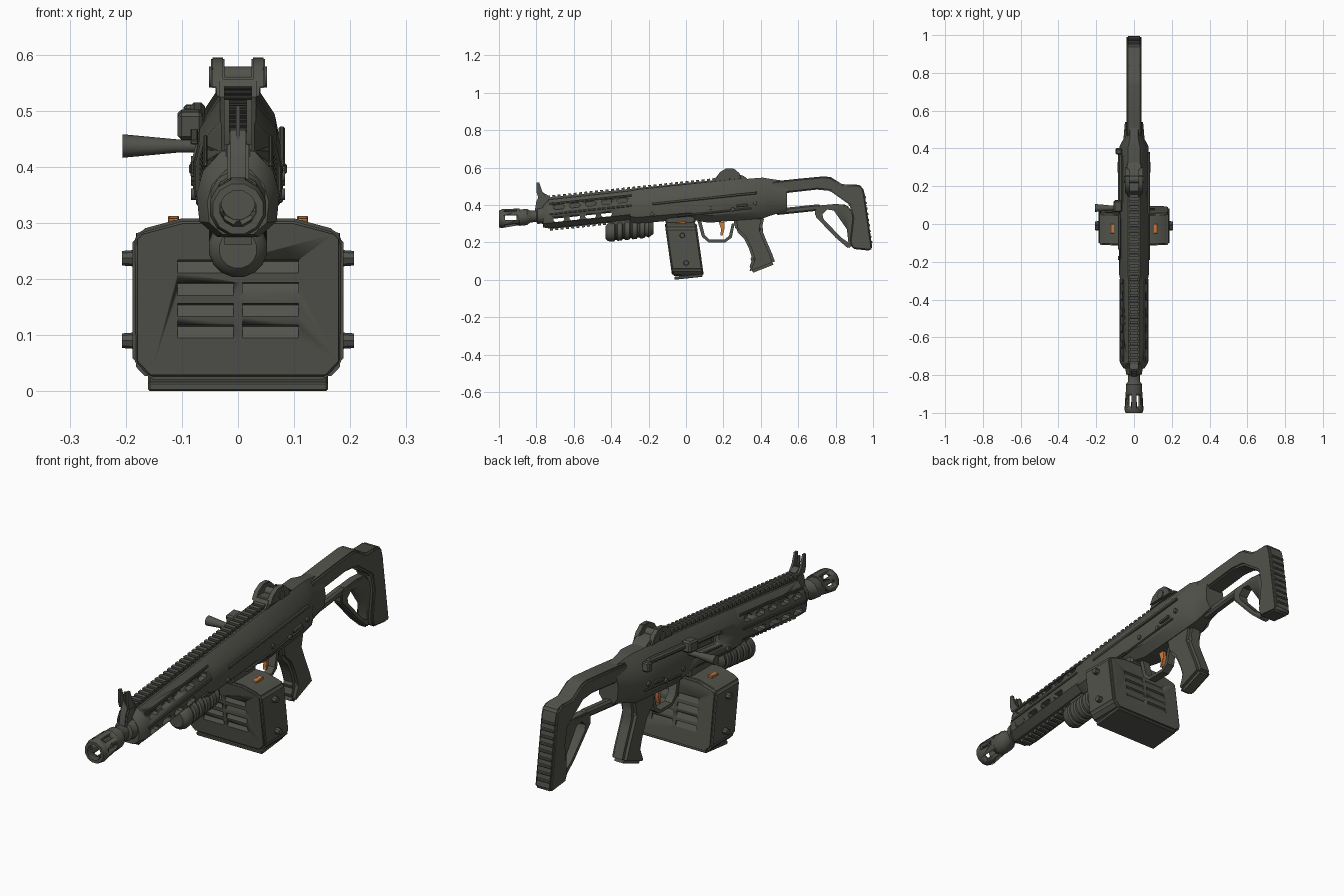
import bpy, bmesh, math
from mathutils import Matrix, Vector

if "Cube" in bpy.data.objects:
    bpy.data.objects.remove(bpy.data.objects["Cube"])

SLOPE = 0.105
TILT = math.atan(SLOPE)


def material(name, rgb):
    m = bpy.data.materials.new(name)
    m.use_nodes = True
    m.diffuse_color = (*rgb, 1)
    bsdf = m.node_tree.nodes["Principled BSDF"]
    bsdf.inputs["Base Color"].default_value = (*rgb, 1)
    bsdf.inputs["Roughness"].default_value = 0.7
    return m


DARK = material("dark olive grey", (0.085, 0.085, 0.072))
ORANGE = material("orange", (0.62, 0.2, 0.05))


def finish(name, bm, mat=DARK, bevel=0, seg=2):
    bmesh.ops.recalc_face_normals(bm, faces=bm.faces)
    if bevel:
        edges = [e for e in bm.edges if e.calc_face_angle(0) > 0.5]
        bmesh.ops.bevel(bm, geom=edges, offset=bevel, segments=seg, affect='EDGES', clamp_overlap=True)
    me = bpy.data.meshes.new(name)
    bm.to_mesh(me)
    bm.free()
    me.materials.append(mat)
    me.shade_smooth()
    me.set_sharp_from_angle(angle=math.radians(35))
    ob = bpy.data.objects.new(name, me)
    bpy.context.scene.collection.objects.link(ob)
    return ob


def boxes(name, items, mat=DARK, bevel=0, tilt=TILT):
    """One object from (centre, size) boxes, pitched with the weapon."""
    bm = bmesh.new()
    for c, s in items:
        bmesh.ops.create_cube(bm, size=1, matrix=Matrix.Translation(c) @ Matrix.Rotation(tilt, 4, 'X')
                              @ Matrix.Diagonal((*s, 1)))
    return finish(name, bm, mat, bevel, 1)


def side_profile(name, pts, half, x=0, mat=DARK, bevel=0.0, seg=2):
    """Outline in y and z, extruded across x."""
    bm = bmesh.new()
    f = bm.faces.new([bm.verts.new((x - half, y, z)) for y, z in pts])
    r = bmesh.ops.extrude_face_region(bm, geom=[f])
    bmesh.ops.translate(bm, vec=(2 * half, 0, 0), verts=[v for v in r["geom"] if isinstance(v, bmesh.types.BMVert)])
    return finish(name, bm, mat, bevel, seg)


def skin(bm, rings, closed=False):
    loops = [[bm.verts.new(p) for p in ring] for ring in rings]
    n = len(loops[0])
    pairs = list(zip(loops, loops[1:])) + ([(loops[-1], loops[0])] if closed else [])
    for a, b in pairs:
        for i in range(n):
            bm.faces.new((a[i], a[(i + 1) % n], b[(i + 1) % n], b[i]))
    if not closed:
        bm.faces.new(loops[0])
        bm.faces.new(loops[-1])


def lathe(name, pts, height, sides=16, closed=False):
    """Rings of (y, radius) around the sloping bore line."""
    bm = bmesh.new()
    ring = [2 * math.pi * (i + 0.5) / sides for i in range(sides)]
    skin(bm, [[(r * math.cos(a), y, height + SLOPE * y + r * math.sin(a)) for a in ring] for y, r in pts], closed)
    return finish(name, bm)


def body(name, stations):
    """Faceted hull through stations of (y, top, bottom, half width)."""
    half = [(0.4, 1), (0.85, 0.76), (1, 0.5), (0.93, 0.18), (0.5, 0)]
    sec = half + [(-x, z) for x, z in reversed(half)]
    bm = bmesh.new()
    skin(bm, [[(x * w, y, b + z * (t - b) + SLOPE * y) for x, z in sec] for y, t, b, w in stations])
    return finish(name, bm)


def pegs(name, items, sides=12):
    """Cylinders across x from (x0, x1, y, z, r0, r1)."""
    bm = bmesh.new()
    for x0, x1, y, z, r0, r1 in items:
        ang = [2 * math.pi * i / sides for i in range(sides)]
        skin(bm, [[(x, y + r * math.cos(a), z + r * math.sin(a)) for a in ang] for x, r in ((x0, r0), (x1, r1))])
    return finish(name, bm)


def cut(ob, cutter):
    m = ob.modifiers.new("cut", 'BOOLEAN')
    m.operation, m.solver, m.object = 'DIFFERENCE', 'EXACT', cutter
    bpy.context.view_layer.objects.active = ob
    bpy.ops.object.modifier_apply(modifier=m.name)
    bpy.data.objects.remove(cutter)


def at(y, h, x=0):
    return Vector((x, y, h + SLOPE * y))


# Barrel and slotted muzzle
lathe("barrel", [(-0.9, 0.025), (-0.2, 0.025)], 0.425)
lathe("muzzle_collar", [(-0.9, 0.036), (-0.89, 0.045), (-0.85, 0.045), (-0.835, 0.034), (-0.8, 0.032),
                        (-0.795, 0.044), (-0.77, 0.046), (-0.75, 0.06)], 0.425, 12)
brake = lathe("muzzle_brake", [(-1, 0.046), (-0.985, 0.052), (-0.89, 0.046), (-0.89, 0.03), (-1, 0.033)],
              0.43, 12, True)
slots = bmesh.new()
for i in range(3):
    bmesh.ops.create_cube(slots, size=1, matrix=Matrix.Translation(at(-0.937, 0.43))
                          @ Matrix.Rotation(math.pi * i / 3, 4, 'Y') @ Matrix.Diagonal((0.2, 0.06, 0.022, 1)))
cut(brake, finish("slot_cutter", slots))

# Handguard with two rows of vents
guard = body("handguard", [(-0.765, 0.475, 0.36, 0.055), (-0.735, 0.505, 0.352, 0.074), (-0.28, 0.506, 0.352, 0.074)])
vents = [(at(-0.68 + 0.085 * i, 0.46), (0.3, 0.056, 0.024)) for i in range(5)]
vents += [(at(-0.68 + 0.085 * i, 0.394), (0.3, 0.058, 0.024)) for i in range(4)]
cut(guard, boxes("vent_cutter", vents, bevel=0.008))
boxes("handguard_core", [(at(-0.5, 0.458), (0.085, 0.46, 0.06))])
boxes("handguard_ribs", [(at(-0.51, h, s * x), (0.008, 0.44, 0.01))
                         for s in (-1, 1) for h, x in ((0.427, 0.074), (0.482, 0.058))], bevel=0.002)

# Top and bottom rails
boxes("top_rail", [(at(-0.29, 0.507), (0.042, 0.92, 0.02))]
      + [(at(-0.735 + 0.0285 * i, 0.518), (0.05, 0.016, 0.018)) for i in range(32)])
boxes("bottom_rail", [(at(-0.52, 0.354), (0.04, 0.42, 0.014))]
      + [(at(-0.72 + 0.0285 * i, 0.345), (0.05, 0.016, 0.014)) for i in range(11)])

# Front sight
side_profile("front_sight_base", [(-0.81, 0.36), (-0.75, 0.36), (-0.735, 0.45), (-0.775, 0.47), (-0.8, 0.42)],
             0.02, bevel=0.006)
for s in (-1, 1):
    side_profile("front_sight_ear", [(-0.79, 0.44), (-0.745, 0.44), (-0.77, 0.475), (-0.785, 0.52),
                                     (-0.8, 0.52), (-0.8, 0.47)], 0.005, s * 0.02)
boxes("front_sight_post", [((0, -0.783, 0.48), (0.008, 0.01, 0.06))])

# Ribbed foregrip under the handguard
grip_pts = [(-0.43, 0.034), (-0.42, 0.046)]
for i in range(5):
    y = -0.405 + 0.04 * i
    grip_pts += [(y, 0.053), (y + 0.022, 0.053), (y + 0.027, 0.046), (y + 0.034, 0.046)]
lathe("foregrip", grip_pts + [(-0.2, 0.052), (-0.175, 0.036)], 0.298, 16)
boxes("foregrip_mount", [(at(-0.3, 0.342), (0.06, 0.2, 0.04))], bevel=0.006)

# Receiver with a window on the right side
receiver = body("receiver", [(-0.3, 0.506, 0.34, 0.072), (-0.26, 0.51, 0.328, 0.08), (0.02, 0.51, 0.322, 0.081),
                             (0.12, 0.51, 0.292, 0.08), (0.41, 0.503, 0.285, 0.077), (0.45, 0.492, 0.295, 0.056),
                             (0.54, 0.47, 0.312, 0.048)])
cut(receiver, boxes("window_cutter", [(at(-0.04, 0.43, -0.08), (0.05, 0.16, 0.045))], bevel=0.006))
boxes("window_frame", [(at(-0.04, h, -0.078), (0.014, 0.19, 0.008)) for h in (0.4, 0.458)], bevel=0.002)
boxes("bolt", [(at(-0.04, 0.43, -0.058), (0.012, 0.1, 0.026))], bevel=0.003)
boxes("receiver_side_bars", [(at(0.1, 0.425, 0.078), (0.012, 0.56, 0.014)), (at(0.15, 0.345, 0.074), (0.012, 0.4, 0.01)),
                             (at(0.27, 0.345, -0.074), (0.012, 0.26, 0.01))], bevel=0.003)
pegs("receiver_pins", [(s * 0.06, s * 0.084, y, 0.35 + SLOPE * y + dz, 0.012, 0.01)
                       for s in (-1, 1) for y, dz in ((-0.18, 0.02), (0.13, 0.02), (0.25, 0), (0.37, 0.02))])
boxes("selector_levers", [(at(0.3, 0.365, s * 0.08), (0.014, 0.06, 0.014)) for s in (-1, 1)], bevel=0.003)
boxes("rear_nub", [(at(0.385, 0.45, -0.08), (0.034, 0.03, 0.04))], bevel=0.005)

# Charging handle on the right side
pegs("charging_handle", [(-0.07, -0.12, 0.085, 0.437, 0.012, 0.012), (-0.11, -0.206, 0.085, 0.437, 0.012, 0.021)])
boxes("charging_block", [(at(0.095, 0.465, -0.085), (0.045, 0.06, 0.05)),
                         (at(0.24, 0.465, -0.072), (0.026, 0.26, 0.024))], bevel=0.007)

# Rear sight
side_profile("rear_sight_base", [(0.14, 0.52), (0.33, 0.54), (0.3, 0.56), (0.17, 0.56)], 0.038, bevel=0.005)
for s in (-1, 1):
    side_profile("rear_sight_ear", [(0.16, 0.54), (0.18, 0.575), (0.215, 0.595), (0.255, 0.595), (0.285, 0.57),
                                    (0.3, 0.54)], 0.012, s * 0.036, bevel=0.003)
pegs("rear_sight_drum", [(-0.052, 0.052, 0.235, 0.56, 0.019, 0.019)])

# Box magazine with louvres front and back
mag = bmesh.new()
outline = [(0.16, 0.02), (0.188, 0.05), (0.188, 0.275), (0.175, 0.288), (0.1, 0.308)]
outline += [(-x, z) for x, z in reversed(outline)]


def shear(z):
    return 0.14 * (0.31 - z)


skin(mag, [[(x, y + shear(z), z) for x, z in outline] for y in (-0.115, 0.055)])
mag = finish("magazine", mag, bevel=0.018, seg=3)
louvres = bmesh.new()
for side in (-1, 1):
    for z in (0.21, 0.17, 0.132, 0.094):
        for x in (-0.058, 0.058):
            y = -0.03 + side * 0.088 + shear(z)
            bmesh.ops.create_cube(louvres, size=1, matrix=Matrix.Translation((x, y, z + 0.01))
                                  @ Matrix.Rotation(side * 0.5, 4, 'X') @ Matrix.Diagonal((0.1, 0.014, 0.034, 1)))
cut(mag, finish("louvre_cutter", louvres))
boxes("magazine_base", [((0, 0.013, 0.016), (0.32, 0.15, 0.016))], bevel=0.003)
pegs("magazine_studs", [(s * 0.18, s * 0.207, -0.03 + shear(z), z, 0.015, 0.013) for s in (-1, 1)
                        for z in (0.237, 0.09)], 8)
boxes("magazine_clips", [((s * 0.115, -0.025, 0.303), (0.02, 0.05, 0.014)) for s in (-1, 1)], ORANGE, 0.002)
boxes("magazine_well", [((0, -0.03, 0.325), (0.11, 0.16, 0.06))], bevel=0.008)

# Trigger and its guard
side_profile("trigger_guard", [(0.06, 0.32), (0.085, 0.23), (0.12, 0.2), (0.21, 0.2), (0.245, 0.225), (0.26, 0.3),
                               (0.245, 0.3), (0.23, 0.235), (0.205, 0.214), (0.125, 0.214), (0.1, 0.24), (0.08, 0.32)],
             0.018)
side_profile("trigger", [(0.175, 0.31), (0.205, 0.31), (0.205, 0.27), (0.195, 0.235), (0.183, 0.238), (0.188, 0.27)],
             0.009, mat=ORANGE, bevel=0.002)

# Pistol grip
side_profile("pistol_grip", [(0.25, 0.34), (0.42, 0.34), (0.405, 0.27), (0.425, 0.22), (0.46, 0.14), (0.48, 0.085),
                             (0.345, 0.032), (0.335, 0.06), (0.355, 0.11), (0.335, 0.17), (0.31, 0.22), (0.265, 0.265)],
             0.036, bevel=0.014)

# Skeleton stock with lower strut and loop
side_profile("stock", [(0.46, 0.525), (0.6, 0.54), (0.74, 0.553), (0.775, 0.548), (0.84, 0.508), (0.92, 0.51),
                       (0.945, 0.495), (0.955, 0.46), (0.997, 0.165), (0.985, 0.155), (0.89, 0.165), (0.875, 0.2),
                       (0.89, 0.33), (0.875, 0.4), (0.77, 0.475), (0.7, 0.482), (0.46, 0.455)], 0.04, bevel=0.016, seg=3)
boxes("butt_ribs", [((0, 0.95 + 0.14 * (0.44 - z), z), (0.066, 0.025, 0.012))
                    for z in (0.2 + 0.03 * i for i in range(9))], bevel=0.003)
boxes("stock_strut", [((0, 0.6, 0.375), (0.036, 0.24, 0.034))], bevel=0.008)
loop = [(0.69, 0.395), (0.8, 0.405), (0.86, 0.4), (0.9, 0.35), (0.9, 0.2), (0.87, 0.165), (0.8, 0.225), (0.69, 0.34)]
loop = side_profile("stock_loop", loop, 0.022, bevel=0.006)
cut(loop, side_profile("loop_cutter", [(0.73, 0.35), (0.755, 0.375), (0.79, 0.37), (0.86, 0.27), (0.868, 0.2),
                                       (0.83, 0.225), (0.735, 0.325)], 0.1))
